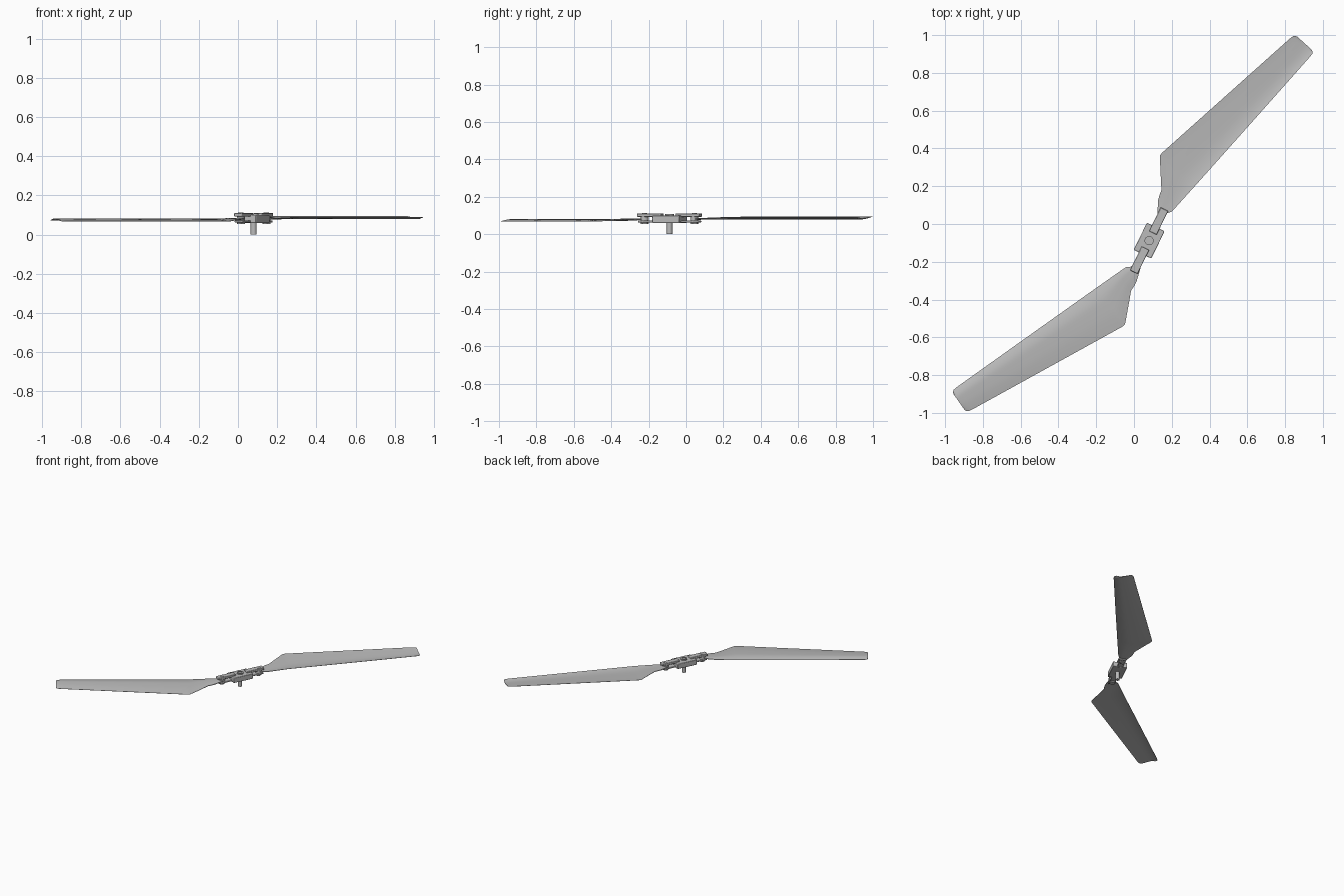
import bpy, bmesh, math
from mathutils import Matrix, Vector

cube = bpy.data.objects.get("Cube")
if cube:
    bpy.data.objects.remove(cube, do_unlink=True)


def make_material(name, value):
    m = bpy.data.materials.new(name)
    m.use_nodes = True
    colour = (value, value, value, 1)
    m.diffuse_color = colour
    m.node_tree.nodes["Principled BSDF"].inputs["Base Color"].default_value = colour
    return m


grey = make_material("light grey", 0.5)

HUB = Vector((0.08, -0.088, 0))
AXIS = math.radians(64)
MID = 0.081          # height of the blade plane


def finish(bm, name, bevel=0):
    bmesh.ops.recalc_face_normals(bm, faces=bm.faces[:])
    mesh = bpy.data.meshes.new(name)
    bm.to_mesh(mesh)
    bm.free()
    ob = bpy.data.objects.new(name, mesh)
    bpy.context.collection.objects.link(ob)
    mesh.materials.append(grey)
    if bevel:
        mod = ob.modifiers.new("rounded edges", "BEVEL")
        mod.width, mod.segments, mod.limit_method = bevel, 2, "ANGLE"
    bpy.ops.object.select_all(action="DESELECT")
    bpy.context.view_layer.objects.active = ob
    ob.select_set(True)
    bpy.ops.object.shade_smooth_by_angle(angle=math.radians(35))
    return ob


def on_hub(u, v, z, turn=0):
    """Transform from hub axes (u along the arms) to the world."""
    return (Matrix.Translation(HUB) @ Matrix.Rotation(AXIS + turn, 4, "Z")
            @ Matrix.Translation((u, v, z)))


def box(name, u, v, z, turn=0, bevel=0.004):
    bm = bmesh.new()
    size = Matrix.Diagonal((u[1] - u[0], v[1] - v[0], z[1] - z[0], 1))
    mid = [sum(r) / 2 for r in (u, v, z)]
    bmesh.ops.create_cube(bm, size=1, matrix=on_hub(*mid, turn) @ size)
    return finish(bm, name, bevel)


def cylinder(name, u, radius, z, turn=0, sides=32):
    bm = bmesh.new()
    bmesh.ops.create_cone(bm, cap_ends=True, segments=sides, radius1=radius, radius2=radius,
                          depth=z[1] - z[0], matrix=on_hub(u, 0, sum(z) / 2, turn))
    return finish(bm, name)


def ring(name, inner, outer, z):
    bm = bmesh.new()
    n = 32
    section = [(inner, z[0]), (outer, z[0]), (outer, z[1]), (inner, z[1])]
    loops = [[bm.verts.new(on_hub(0, 0, 0) @ Vector((r * math.cos(a), r * math.sin(a), h)))
              for r, h in section] for a in (math.tau * i / n for i in range(n))]
    for i in range(n):
        a, b = loops[i], loops[(i + 1) % n]
        for j in range(4):
            k = (j + 1) % 4
            bm.faces.new((a[j], a[k], b[k], b[j]))
    return finish(bm, name)


# Blade stations: distance from the pivot, leading edge, trailing edge
STATIONS = [(-0.01, -0.014, 0.02), (0.027, -0.014, 0.05), (0.05, -0.027, 0.068),
            (0.075, -0.028, 0.08), (0.1, -0.028, 0.09), (0.16, -0.028, 0.15),
            (0.22, -0.028, 0.209), (0.232, -0.028, 0.218), (0.25, -0.028, 0.219),
            (0.7, -0.026, 0.17), (1.15, -0.023, 0.121), (1.17, -0.021, 0.117),
            (1.18, -0.014, 0.11), (1.184, 0.0, 0.098)]


def blade(name, turn, angle, flip):
    """Thin curved blade: raised lip at the leading edge, rising trailing side."""
    bm = bmesh.new()
    place = (Matrix.Translation(on_hub(0.149, 0, 0, turn).translation)
             @ Matrix.Rotation(angle, 4, "Z"))
    steps = 16
    rows = []
    for x, lead, trail in STATIONS:
        spread = min(1, max(0, x / 0.2))
        top, bottom = [], []
        for i in range(steps + 1):
            t = (i / steps) ** 1.5
            lip = 0.009 * max(0, 1 - t / 0.35) ** 2
            z = spread * (lip + 0.013 * t * t)
            thick = 0.0015 + 0.0035 * min(1, 4 * t, 3 * (1 - t)) + 0.004 * (1 - spread)
            y = lead + (trail - lead) * t
            top.append((x, y, MID + flip * (z + thick * 0.5)))
            bottom.append((x, y, MID + flip * (z - thick * 0.5)))
        rows.append([bm.verts.new(place @ Vector(p)) for p in top + bottom[::-1]])
    for a, b in zip(rows, rows[1:]):
        for j in range(len(a)):
            k = (j + 1) % len(a)
            bm.faces.new((a[j], a[k], b[k], b[j]))
    bm.faces.new(rows[0])
    bm.faces.new(rows[-1][::-1])
    return finish(bm, name)


# Hub block with the drive shaft and its collar
box("hub_block", (-0.08, 0.08), (-0.052, 0.052), (0.06, 0.1))
cylinder("drive_shaft", 0, 0.015, (0, 0.103))
ring("shaft_collar", 0.014, 0.024, (0.095, 0.108))

# Two folding arms: clevis plates, pivot bolt and blade
for side, turn, angle, flip in (("left", 0, math.radians(48), 1),
                                ("right", math.pi, math.radians(215.1), -1)):
    box(side + "_upper_clevis_plate", (0.045, 0.185), (-0.022, 0.022), (0.093, 0.111), turn)
    box(side + "_lower_clevis_plate", (0.045, 0.18), (-0.022, 0.022), (0.062, 0.073), turn)
    cylinder(side + "_pivot_bolt", 0.149, 0.014, (0.058, 0.112), turn)
    cylinder(side + "_pivot_nut", 0.149, 0.022, (0.055, 0.064), turn, 6)
    cylinder(side + "_blade_root", 0.149, 0.021, (0.07, 0.096), turn)
    blade(side + "_blade", turn, angle, flip)
